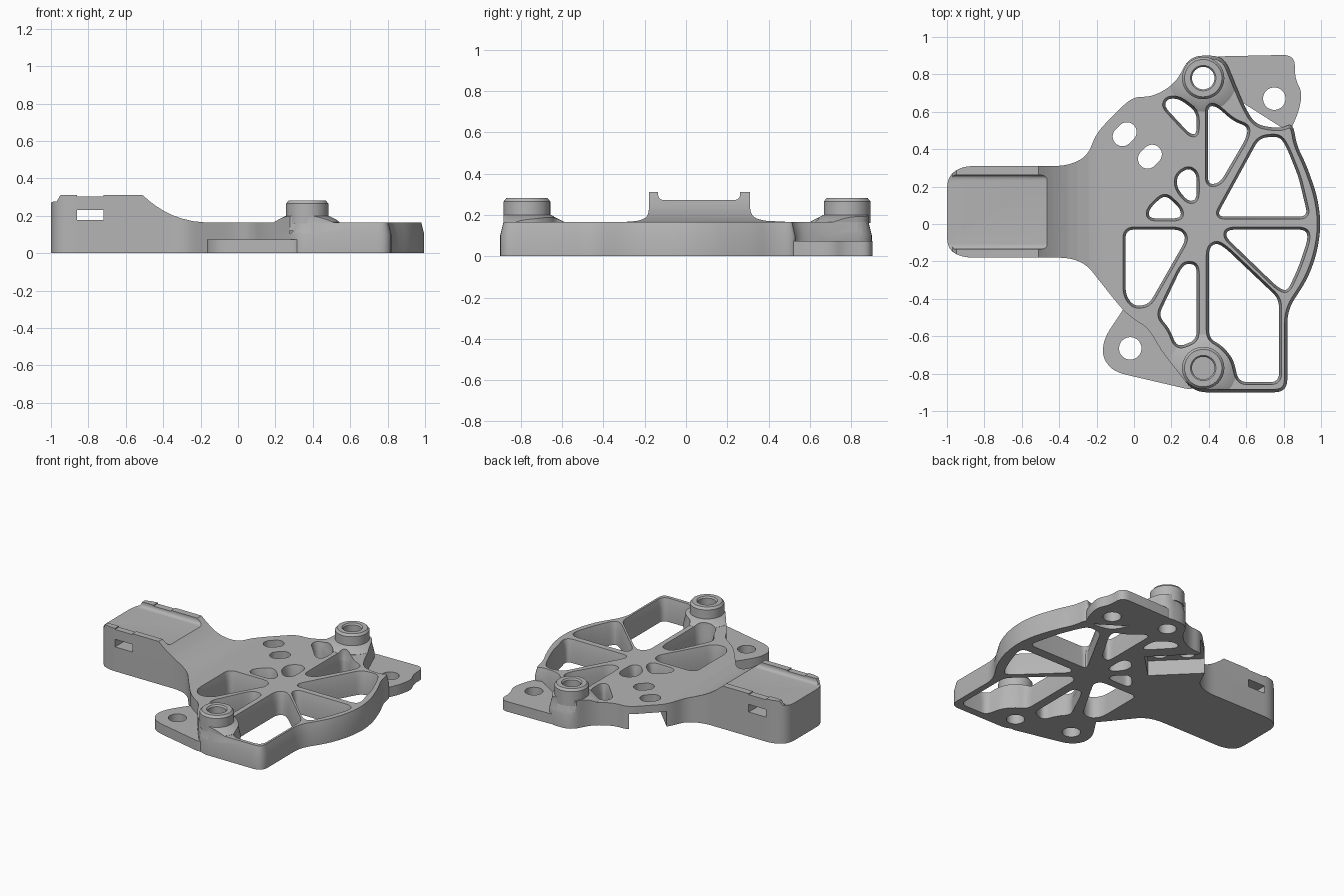
import bpy, bmesh, math
from mathutils import Vector, Matrix

cube = bpy.data.objects.get("Cube")
if cube:
    bpy.data.objects.remove(cube, do_unlink=True)

grey = bpy.data.materials.new("plain grey")
grey.use_nodes = True
grey.diffuse_color = (0.46, 0.46, 0.46, 1)
grey.node_tree.nodes["Principled BSDF"].inputs["Base Color"].default_value = grey.diffuse_color


def finish(name, bm):
    bmesh.ops.recalc_face_normals(bm, faces=bm.faces[:])
    mesh = bpy.data.meshes.new(name)
    bm.to_mesh(mesh)
    bm.free()
    mesh.materials.append(grey)
    ob = bpy.data.objects.new(name, mesh)
    bpy.context.collection.objects.link(ob)
    return ob


def rounded(points, r, steps=6):
    """Replace each corner with a short curve."""
    pts = [Vector(p) for p in points]
    out = []
    for i, p in enumerate(pts):
        a, b = pts[i - 1] - p, pts[(i + 1) % len(pts)] - p
        s = p + a.normalized() * min(r, 0.45 * a.length)
        e = p + b.normalized() * min(r, 0.45 * b.length)
        for k in range(steps + 1):
            t = k / steps
            out.append(s * (1 - t) ** 2 + p * (2 * t * (1 - t)) + e * t * t)
    return out


def inset(pts, d, min_x):
    """Move the loop inward by d wherever x is beyond min_x."""
    n = len(pts)
    area = sum(pts[i - 1].cross(pts[i]) for i in range(n))
    sign = 1 if area > 0 else -1
    out = []
    for i, p in enumerate(pts):
        t = (pts[(i + 1) % n] - pts[i - 1]).normalized()
        move = Vector((-t.y, t.x)) * sign * d
        out.append(p + move if p.x > min_x else p.copy())
    return out


def prism(name, points, layers, r=0.0, plane="xy", min_x=-9):
    """Loft a profile through (height, inset) layers."""
    pts = rounded(points, r) if r else [Vector(p) for p in points]
    place = {"xy": lambda u, v, w: (u, v, w),
             "xz": lambda u, v, w: (u, w, v),
             "yz": lambda u, v, w: (w, u, v)}[plane]
    bm = bmesh.new()
    rings = [[bm.verts.new(place(p.x, p.y, h)) for p in (inset(pts, d, min_x) if d else pts)]
             for h, d in layers]
    bm.faces.new(rings[0])
    bm.faces.new(rings[-1])
    n = len(pts)
    for lo, hi in zip(rings, rings[1:]):
        for i in range(n):
            j = (i + 1) % n
            bm.faces.new((lo[i], lo[j], hi[j], hi[i]))
    return finish(name, bm)


def lathe(name, profile, centre, closed=False, steps=48):
    bm = bmesh.new()
    vs = [bm.verts.new((centre[0] + r, centre[1], z)) for r, z in profile]
    pairs = list(zip(vs, vs[1:])) + ([(vs[-1], vs[0])] if closed else [])
    edges = [bm.edges.new(p) for p in pairs]
    bmesh.ops.spin(bm, geom=vs + edges, cent=(*centre, 0), axis=(0, 0, 1),
                   angle=math.tau, steps=steps, use_merge=True)
    bmesh.ops.remove_doubles(bm, verts=bm.verts[:], dist=1e-5)
    return finish(name, bm)


def box(name, lo, hi, matrix=Matrix()):
    bm = bmesh.new()
    bmesh.ops.create_cube(bm, size=1)
    for v in bm.verts:
        v.co = matrix @ Vector([l + (c + 0.5) * (h - l) for c, l, h in zip(v.co, lo, hi)])
    return finish(name, bm)


def combine(ob, other, operation="DIFFERENCE"):
    mod = ob.modifiers.new("cut", "BOOLEAN")
    mod.operation, mod.object, mod.solver = operation, other, "EXACT"
    bpy.context.view_layer.objects.active = ob
    bpy.ops.object.modifier_apply(modifier=mod.name)
    bpy.data.objects.remove(other, do_unlink=True)


def smooth(ob):
    bpy.ops.object.select_all(action="DESELECT")
    ob.select_set(True)
    bpy.context.view_layer.objects.active = ob
    bpy.ops.object.shade_smooth_by_angle(angle=math.radians(30))


outline = [(-1, -.13), (-.92, -.18), (-.34, -.18), (-.25, -.22), (-.18, -.31), (-.06, -.46),
           (0, -.51), (.08, -.56), (.14, -.67), (.32, -.9), (.82, -.9), (.82, -.46),
           (.93, -.29), (.98, -.15), (1, 0), (.98, .15), (.92, .32), (.87, .42), (.85, .54),
           (.78, .51), (.65, .53), (.59, .63), (.48, .9), (.3, .9), (.22, .75), (.1, .68),
           (-.01, .68), (-.2, .49), (-.25, .36), (-.36, .31), (-.92, .31), (-1, .25)]
RIM = [(0, 0), (.1, 0), (.165, .016), (.35, .016)]


def outline_prism(name):
    return prism(name, outline, RIM, .07, min_x=.28)


# Body: plan outline trimmed by the side profile of the raised arm
body = outline_prism("bracket_body")
side = [(-1.1, -.1), (-1.1, .275), (-.97, .275), (-.95, .31), (-.51, .31), (-.475, .28),
        (-.435, .25), (-.395, .225), (-.35, .203), (-.3, .185), (-.24, .171), (-.18, .165),
        (1.1, .165), (1.1, -.1)]
combine(body, prism("side_profile", side, [(-1, 0), (1, 0)], plane="xz"), "INTERSECT")
for v in body.data.vertices:
    v.co.z = max(v.co.z, 0)

# Thin mounting tabs
tabs = {"front_tab": [(0, -.37), (-.06, -.46), (-.16, -.61), (-.17, -.71), (-.11, -.79),
                      (.34, -.895), (.4, -.7), (.2, -.5)],
        "back_tab": [(.4, .895), (.86, .905), (.86, .78), (.9, .7), (.88, .6), (.85, .53),
                     (.83, .49), (.5, .7)]}
for name, pts in tabs.items():
    combine(body, prism(name, pts, [(0, 0), (.073, 0)], .07), "UNION")

# Flared boss feet, kept inside the plan outline
bosses = {"front_boss": (.37, -.77), "back_boss": (.37, .78)}
for centre in bosses.values():
    foot = lathe("boss_foot", [(0, .12), (.18, .12), (.18, .166), (.115, .2), (0, .2)], centre)
    combine(foot, outline_prism("trim"), "INTERSECT")
    combine(body, foot, "UNION")

# Lightening pockets with a steep flared rim
pockets = [
    [(.395, .21), (.395, .63), (.44, .63), (.53, .55), (.61, .52), (.6, .46), (.46, .22)],
    [(.44, .04), (.67, .46), (.78, .47), (.82, .4), (.88, .25), (.93, .04)],
    [(.5, -.03), (.92, -.03), (.93, -.08), (.88, -.23), (.82, -.36), (.77, -.34), (.49, -.07)],
    [(.4, -.13), (.44, -.1), (.49, -.13), (.775, -.4), (.775, -.845), (.56, -.845),
     (.53, -.72), (.47, -.65), (.4, -.61)],
    [(.28, -.21), (.335, -.22), (.335, -.62), (.23, -.66), (.19, -.56), (.13, -.49), (.25, -.24)],
    [(-.045, -.03), (.25, -.03), (.28, -.08), (.08, -.43), (0, -.44), (-.045, -.38)],
    [(.18, .67), (.24, .67), (.335, .6), (.335, .48), (.3, .48), (.16, .63)],
    [(.29, .3), (.335, .27), (.335, .13), (.29, .12), (.23, .19), (.23, .26)],
    [(.165, .16), (.25, .08), (.25, .03), (.08, .03), (.08, .08)]]
for pts in pockets:
    combine(body, prism("pocket", pts, [(-.1, 0), (.1, 0), (.165, -.014), (.35, -.014)], .045))

# Round holes, and two slightly elongated ones on the diagonal
holes = [(-.02, -.665), (.75, .67)] + list(bosses.values())
for x, y in holes:
    combine(body, lathe("drill", [(0, -.1), (.06, -.1), (.06, .4), (0, .4)], (x, y)))
for x, y in [(-.05, .48), (.085, .36)]:
    loop = []
    for k in range(32):
        a = math.tau * (k + .5) / 32
        shift = .012 if math.cos(a - math.pi / 4) > 0 else -.012
        loop.append((x + .052 * math.cos(a) + shift, y + .052 * math.sin(a) + shift))
    combine(body, prism("slot_drill", loop, [(-.1, 0), (.4, 0)]))

# Underside recess opening on the diagonal back edge
turn = Matrix.Translation((-.1, .58, 0)) @ Matrix.Rotation(math.radians(-45), 4, "Z")
combine(body, box("recess", (-.2, -.125, -.1), (.37, .125, .11), turn))

# Arm: shallow channel on top, cross slot and lip notches
channel = [(-.135, .5), (-.135, .272), (.262, .272), (.262, .5)]
combine(body, prism("channel", channel, [(-1.1, 0), (-.4, 0)], .03, plane="yz"))
combine(body, box("strap_slot", (-.86, -.4, .177), (-.72, .5, .232)))
combine(body, box("lip_notch", (-.86, -.4, .303), (-.72, .5, .4)))
smooth(body)

# Hollow bosses
for name, centre in bosses.items():
    ring = [(.06, .16), (.113, .16), (.113, .265), (.1, .281), (.068, .281), (.06, .27)]
    smooth(lathe(name, ring, centre, closed=True))
